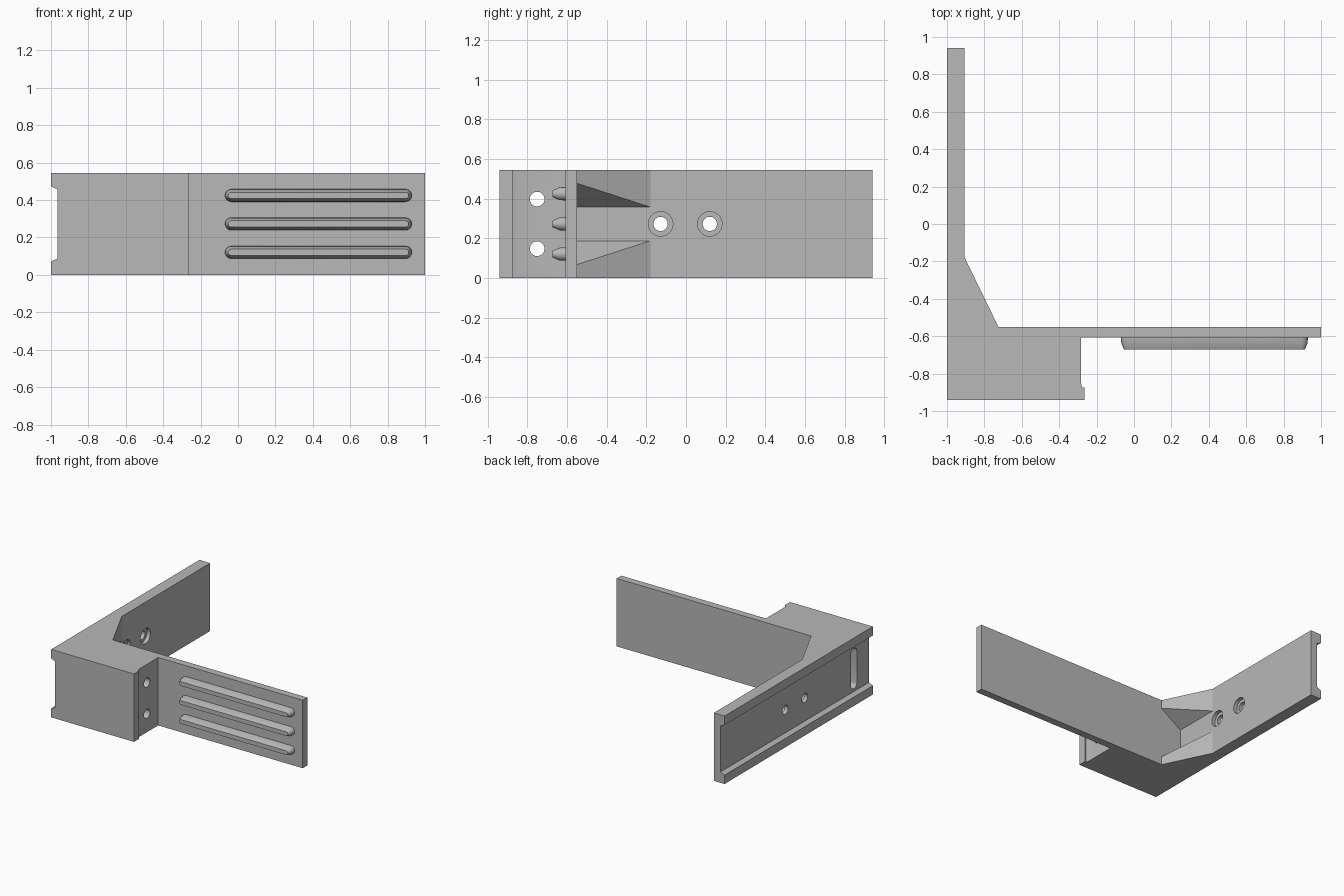
import bpy, bmesh, math
from mathutils import Vector

cube = bpy.data.objects.get("Cube")
if cube:
    bpy.data.objects.remove(cube, do_unlink=True)

grey = bpy.data.materials.new("plain_grey")
grey.use_nodes = True
colour = (0.48, 0.48, 0.48, 1)
grey.diffuse_color = colour
grey.node_tree.nodes["Principled BSDF"].inputs["Base Color"].default_value = colour

HEIGHT, MID = 0.545, 0.2725


def loft(name, loops):
    """Skin a row of matching closed loops and cap both ends."""
    bm = bmesh.new()
    rings = [[bm.verts.new(p) for p in loop] for loop in loops]
    for a, b in zip(rings, rings[1:]):
        for i in range(len(a)):
            j = (i + 1) % len(a)
            bm.faces.new((a[i], a[j], b[j], b[i]))
    bm.faces.new(rings[0])
    bm.faces.new(rings[-1])
    bmesh.ops.recalc_face_normals(bm, faces=bm.faces)
    mesh = bpy.data.meshes.new(name)
    bm.to_mesh(mesh)
    bm.free()
    mesh.materials.append(grey)
    ob = bpy.data.objects.new(name, mesh)
    bpy.context.collection.objects.link(ob)
    return ob


def capsule(half_length, radius, steps=8):
    """Outline of a slot lying along its first axis."""
    pts = []
    for side in (1, -1):
        for i in range(steps + 1):
            a = -math.pi / 2 + math.pi * i / steps
            pts.append((side * (half_length + radius * math.cos(a)),
                        side * radius * math.sin(a)))
    return pts


def circle(radius, steps=32):
    return [(radius * math.cos(2 * math.pi * i / steps),
             radius * math.sin(2 * math.pi * i / steps)) for i in range(steps)]


def along_x(name, outline, y, z, x0, x1):
    return loft(name, [[(x, y + v, z + u) for u, v in outline] for x in (x0, x1)])


def cut(target, cutter):
    mod = target.modifiers.new("cut", 'BOOLEAN')
    mod.operation = 'DIFFERENCE'
    mod.solver = 'EXACT'
    mod.object = cutter
    bpy.context.view_layer.objects.active = target
    bpy.ops.object.modifier_apply(modifier=mod.name)
    bpy.data.objects.remove(cutter, do_unlink=True)


# L-shaped body with a solid block and a sloped gusset
plan = [(-1, 0.94), (-0.905, 0.94), (-0.905, -0.18), (-0.725, -0.55), (1, -0.55),
        (1, -0.608), (-0.283, -0.608), (-0.283, -0.85), (-0.277, -0.875),
        (-0.265, -0.875), (-0.265, -0.94), (-1, -0.94)]
body = loft("bracket_body", [[(x, y, z) for x, y in plan] for z in (0, HEIGHT)])

# Channel along the outer face
channel = [(-1.035, 0.217), (-0.965, 0.185), (-0.965, -0.185), (-1.035, -0.217)]
cut(body, loft("channel_cutter",
               [[(x, y, MID + z) for x, z in channel] for y in (-1.1, 1.1)]))

# Flared pocket that leaves two gusset ribs
pocket = [(-0.905, 0.085), (-0.665, 0.245), (-0.665, -0.245), (-0.905, -0.085)]
cut(body, loft("pocket_cutter",
               [[(x, y, MID + z) for x, z in pocket] for y in (-0.55, -0.18)]))

# Counterbored holes through the long plate
for y in (-0.128, 0.12):
    cut(body, along_x("bore_cutter", circle(0.036), y, MID, -1.1, -0.8))
    cut(body, along_x("counterbore_cutter", circle(0.062), y, MID, -0.935, -0.8))

# Holes through the block, joined by a slot in the channel
for side in (-1, 1):
    cut(body, along_x("bolt_cutter", circle(0.037), -0.75, MID + side * 0.125, -1.1, -0.1))
cut(body, along_x("slot_cutter", capsule(0.125, 0.0375), -0.75, MID, -1.1, -0.87))

# Three grip ribs with bevelled tops
for name, z in (("lower", -0.152), ("middle", 0), ("upper", 0.152)):
    rib = [(-0.6, 0.034), (-0.638, 0.032), (-0.672, 0.017)]
    loft(name + "_grip_rib",
         [[(0.43 + u, y, MID + z + v) for u, v in capsule(0.466, r)] for y, r in rib])

# Smooth the round parts while keeping edges sharp
bpy.ops.object.select_all(action='DESELECT')
for ob in bpy.context.collection.objects:
    if ob.type == 'MESH' and grey.name in ob.data.materials:
        ob.select_set(True)
        bpy.context.view_layer.objects.active = ob
bpy.ops.object.shade_smooth_by_angle(angle=math.radians(25))
